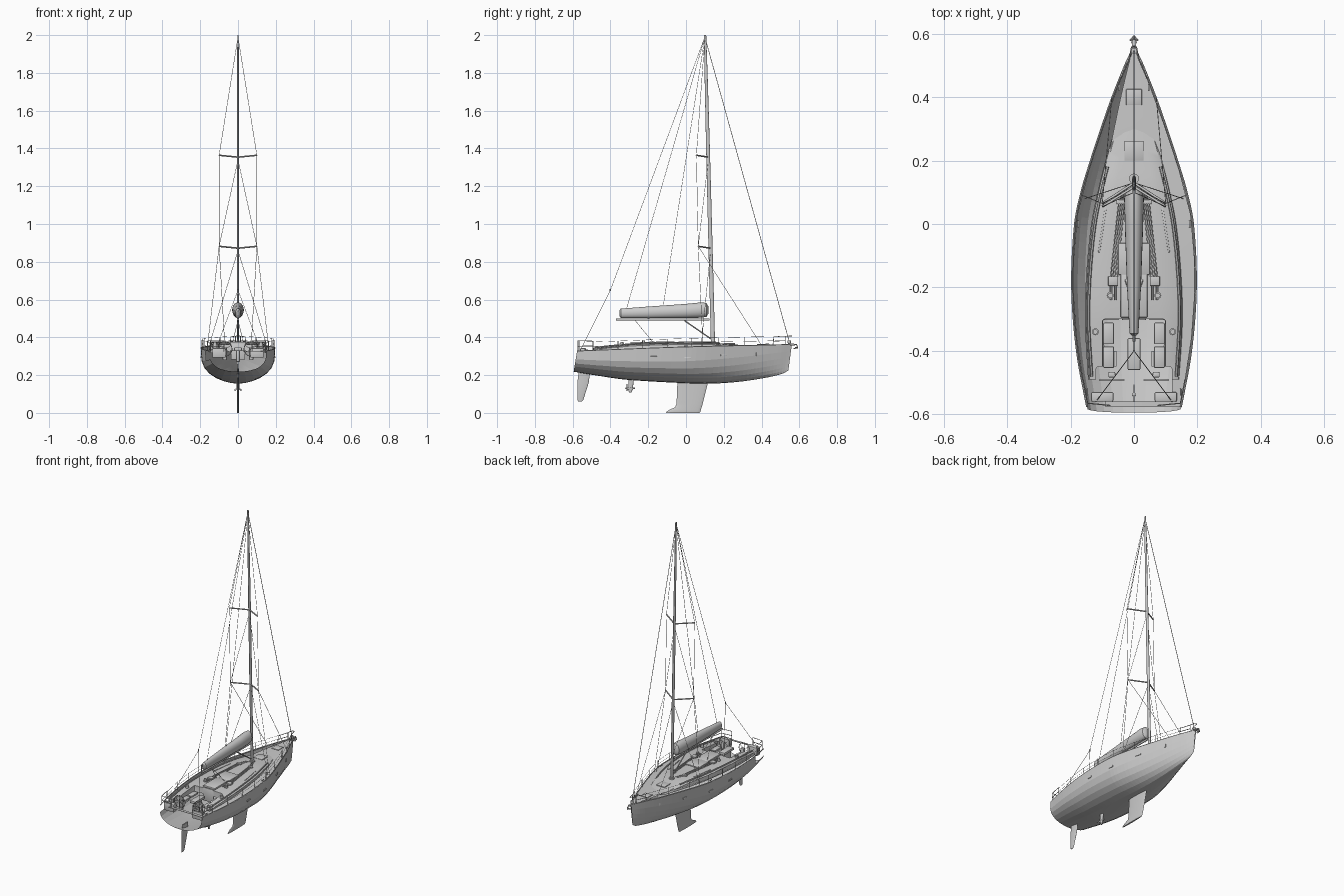
import bpy, bmesh, math
from math import sin, cos, pi

if "Cube" in bpy.data.objects:
    bpy.data.objects.remove(bpy.data.objects["Cube"])

# ---------- helpers ----------
def smooth_table(tab):
    """Hermite curve through (key, value) pairs with ascending keys."""
    def slope(i):
        a, b = tab[max(i - 1, 0)], tab[min(i + 1, len(tab) - 1)]
        return (b[1] - a[1]) / (b[0] - a[0])
    def f(y):
        y = min(max(y, tab[0][0]), tab[-1][0])
        i = next(k for k in range(len(tab) - 1) if y <= tab[k + 1][0])
        h = tab[i + 1][0] - tab[i][0]
        t = (y - tab[i][0]) / h
        return ((2*t**3 - 3*t*t + 1) * tab[i][1] + (t**3 - 2*t*t + t) * h * slope(i)
                + (3*t*t - 2*t**3) * tab[i + 1][1] + (t**3 - t*t) * h * slope(i + 1))
    return f

def finish(ob, angle=35):
    bpy.ops.object.select_all(action='DESELECT')
    ob.select_set(True)
    bpy.context.view_layer.objects.active = ob
    if angle:
        bpy.ops.object.shade_smooth_by_angle(angle=math.radians(angle))
    return ob

def loft(name, rings):
    bm = bmesh.new()
    vs = [[bm.verts.new(p) for p in r] for r in rings]
    n = len(vs[0])
    for a, b in zip(vs, vs[1:]):
        for i in range(n):
            bm.faces.new((a[i], a[(i + 1) % n], b[(i + 1) % n], b[i]))
    bm.faces.new(vs[0])
    bm.faces.new(vs[-1])
    bmesh.ops.recalc_face_normals(bm, faces=bm.faces)
    me = bpy.data.meshes.new(name)
    bm.to_mesh(me)
    bm.free()
    ob = bpy.data.objects.new(name, me)
    bpy.context.collection.objects.link(ob)
    return finish(ob)

def foil(name, secs, n=20):
    """Stack of horizontal ellipses: (z, y_min, y_max, half_thickness)."""
    return loft(name, [[(t * cos(2*pi*i/n), (a + b)/2 + (b - a)/2 * sin(2*pi*i/n), z)
                        for i in range(n)] for z, a, b, t in secs])

def log(name, secs, n=20):
    """Row of upright ellipses along y: (y, z_min, z_max, half_width)."""
    return loft(name, [[(t * cos(2*pi*i/n), y, (a + b)/2 + (b - a)/2 * sin(2*pi*i/n))
                        for i in range(n)] for y, a, b, t in secs])

def tube(name, paths, r=0.0012, res=1):
    cu = bpy.data.curves.new(name, 'CURVE')
    cu.dimensions = '3D'
    cu.bevel_depth, cu.bevel_resolution, cu.use_fill_caps = r, res, True
    for path in paths:
        sp = cu.splines.new('POLY')
        sp.points.add(len(path) - 1)
        for pt, p in zip(sp.points, path):
            pt.co = (*p, 1)
    ob = bpy.data.objects.new(name, cu)
    bpy.context.collection.objects.link(ob)
    finish(ob, 0)
    bpy.ops.object.convert(target='MESH')
    return finish(bpy.context.object, 50)

def both(*paths):
    return [[(s * x, y, z) for x, y, z in p] for p in paths for s in (1, -1)]

def box(name, loc, size, bevel=0.0, rot=(0, 0, 0)):
    bpy.ops.mesh.primitive_cube_add(size=1, location=loc, rotation=rot)
    ob = bpy.context.object
    ob.name, ob.scale = name, size
    bpy.ops.object.transform_apply(location=False, rotation=False, scale=True)
    if bevel:
        m = ob.modifiers.new('bevel', 'BEVEL')
        m.width, m.segments = bevel, 2
        bpy.ops.object.modifier_apply(modifier='bevel')
    return finish(ob)

def drum(name, loc, r, h):
    bpy.ops.mesh.primitive_cylinder_add(vertices=16, radius=r, depth=h, location=loc)
    bpy.context.object.name = name
    return finish(bpy.context.object)

def cut(targets, loc, size, bevel):
    c = box('cutter', loc, size, bevel)
    c.hide_render = True
    for ob in targets:
        finish(ob, 0)
        m = ob.modifiers.new('cut', 'BOOLEAN')
        m.operation, m.object, m.solver = 'DIFFERENCE', c, 'EXACT'
        bpy.ops.object.modifier_apply(modifier='cut')
    bpy.data.objects.remove(c)

# ---------- hull ----------
beam = smooth_table([(-.577, .15), (-.4, .182), (-.2, .197), (0, .188), (.1, .168), (.2, .138),
                     (.3, .105), (.4, .07), (.5, .03), (.545, .009), (.56, .002)])
keel_z = smooth_table([(-.577, .218), (-.45, .197), (-.3, .176), (0, .158), (.15, .155), (.3, .165),
                       (.45, .188), (.53, .208), (.56, .225)])
sheer = smooth_table([(-.577, .325), (0, .347), (.56, .36)])

def hull_ring(y, n=14):
    b, zk, zs = beam(y), keel_z(y), sheer(y)
    m = 3.2 if y < 0 else 3.2 - 1.2 * y / .56
    pts = []
    for i in range(2 * n + 1):
        a = pi * i / (2 * n)
        a *= 2
        d = abs(sin(a)) ** (2 / m) if 0 < i < 2 * n else 0
        pts.append((b * cos(a), y - .018 * d, zs - (zs - zk) * d))
    for u in (-.6, 0, .6):
        pts.append((b * u, y, zs + .004 * (1 - u * u) * min(1, b / .1)))
    return pts

N = 48
ys = [-.577 + 1.137 * (1 - (1 - i / N) ** 1.25) for i in range(N + 1)]
hull = loft('hull', [hull_ring(y) for y in ys])

# ---------- coachroof with cockpit coamings ----------
roof_w = smooth_table([(-.49, .145), (-.3, .155), (-.15, .15), (0, .135), (.1, .115), (.2, .09),
                       (.29, .062), (.315, .045), (.328, .025)])
roof_z = smooth_table([(-.49, .342), (-.4, .352), (-.25, .364), (.1, .371), (.2, .365), (.328, .354)])

def roof_ring(y):
    w, t, z0 = roof_w(y), roof_z(y), sheer(y) - .012
    half = [(w, z0), (w * .97, t - .008), (w * .9, t - .003), (w * .5, t)]
    return [(x, y, z) for x, z in half] + [(0, y, t + .002)] + [(-x, y, z) for x, z in half[::-1]]

roof = loft('coachroof', [roof_ring(-.49 + .818 * (1 - (1 - i / 36) ** 1.4)) for i in range(37)])

# cockpit recess: benches, foot well, helm area
cut([hull, roof], (0, -.385, .37), (.2, .17, .1), .008)
cut([hull, roof], (0, -.39, .355), (.11, .18, .16), .008)
cut([hull, roof], (0, -.505, .36), (.24, .11, .15), .008)
finish(hull)
finish(roof)

# toe rail and roof grab rails
tube('toe_rail', both([(beam(y) - .002, y, sheer(y) + .002) for y in ys]), .003)
gy = [-.48 + .66 * i / 24 for i in range(25)]
tube('roof_rail', both([(roof_w(y) - .012, y, roof_z(y) + .003) for y in gy]), .0045)

# hull windows
for s in (-1, 1):
    for y, z, ln, ht in ((-.17, .295, .035, .01), (.01, .29, .035, .01), (.2, .305, .035, .01),
                         (.375, .31, .008, .02)):
        d = (sheer(y) - z) / (sheer(y) - keel_z(y))
        x = beam(y) * math.sqrt(1 - d ** (3.2 if y < 0 else 3.2 - 1.2 * y / .56))
        ang = math.atan2(beam(y + .01) - beam(y - .01), .02)
        box('hull_window', (s * x, y, z), (.004, ln, ht), .001, (0, 0, -s * ang))

# ---------- underwater parts ----------
foil('keel', [(0, -.105, .07, .005), (.006, -.103, .076, .006), (.016, -.09, .079, .006),
              (.03, -.057, .083, .006), (.05, -.05, .089, .006), (.175, -.045, .12, .007)])
foil('rudder', [(.06, -.57, -.552, .002), (.068, -.574, -.544, .003), (.16, -.575, -.515, .004),
                (.235, -.566, -.505, .004)])
foil('saildrive_leg', [(.108, -.302, -.29, .003), (.125, -.305, -.282, .005), (.185, -.305, -.275, .005)])
log('propeller_hub', [(-.322, .128, .132, .002), (-.31, .123, .137, .007), (-.27, .126, .134, .004)], 12)
for k in range(3):
    a = pi / 2 + k * 2 * pi / 3
    box('propeller_blade', (.013 * cos(a), -.312, .13 + .013 * sin(a)), (.018, .002, .008), 0, (.4, -a, 0))

# ---------- mast, boom, spreaders ----------
def mast_y(z):
    return .143 - .042 * (z - .36) / 1.64
foil('mast', [(z, mast_y(z) - r, mast_y(z) + r, r * .6) for z, r in
              ((.36, .011), (.8, .011), (1.4, .010), (1.8, .008), (2.0, .006))], 16)
drum('mast_foot', (0, .143, .374), .016, .008)
log('boom', [(-.37, .489, .5, .005), (.0, .488, .501, .006), (.125, .488, .501, .006)], 12)
log('sail_bag', [(-.352, .512, .542, .006), (-.345, .502, .552, .014), (-.2, .501, .563, .022),
                 (0, .502, .577, .029), (.08, .504, .585, .031), (.108, .508, .582, .026),
                 (.118, .525, .565, .01)])
tips = {'lower': (.1, .065, .882), 'upper': (.1, .055, 1.364)}
for key, (x, y, z) in tips.items():
    tube(key + '_spreader', both([(0, mast_y(z), z - .01), (x, y, z)]), .004, 2)
tube('boom_vang', [[(0, -.01, .49), (0, .135, .39)]], .004)

# ---------- standing and running rigging ----------
top, lo, up = (0, .1, 1.99), tips['lower'], tips['upper']
chain = (.162, .09, .35)
split = (0, -.4, .65)
tube('shrouds', both([top, up, lo, chain], [(0, mast_y(1.34), 1.34), lo],
                     [(0, mast_y(.86), .86), (.155, .08, .35)], [lo, (.07, .4, .358)]))
tube('forestay', [[top, (0, .55, .365)]], .0018)
tube('backstay', [[top, split]] + both([split, (.12, -.56, .33)]))
tube('topping_lines', [[top, (0, -.315, .55)], [top, (0, -.12, .57)]])
tube('mainsheet', both([(0, -.27, .49), (.03, -.17, .368)]))
drum('backstay_block', split, .004, .012)

# ---------- rails and lifelines ----------
def edge(y, h):
    return (max(beam(y) - .006, 0), y, sheer(y) + h)
tube('pulpit', both([edge(.46, 0), edge(.465, .045), edge(.52, .047), (.008, .558, .407), (0, .56, .407)],
                    [edge(.525, 0), edge(.525, .046)], [edge(.465, .022), edge(.525, .023)]), .002)
tube('pushpit', both([edge(-.49, 0), edge(-.49, .052), edge(-.565, .056), (.075, -.572, .381), (.075, -.572, .325)],
                     [edge(-.565, 0), edge(-.565, .055)],
                     [edge(-.49, .026), edge(-.565, .028), (.075, -.572, .353)]), .002)
posts = [-.36, -.23, -.1, .03, .17, .31]
tube('stanchions', both(*[[edge(y, -.002), edge(y, .048)] for y in posts]), .0018)
line = [-.49] + posts + [.465]
tube('lifelines', both([edge(y, .047) for y in line], [edge(y, .024) for y in line]), .0008)

# ---------- deck gear ----------
box('sliding_hatch', (0, -.225, .37), (.085, .14, .012), .004)
box('companionway_door', (0, -.3, .325), (.075, .006, .085), .002)
box('hatch_garage', (0, -.11, .373), (.1, .1, .008), .003)
box('forward_hatch', (0, .23, .366), (.06, .06, .006), .002)
box('foredeck_hatch', (0, .4, .361), (.05, .05, .005), .002)
tube('halyards', both(*[[(.012 + .004*k, .12, .376), (.03 + .006*k, .07, .376), (.055 + .007*k, -.19, .37),
                         (.055 + .007*k, -.24, .37)] for k in range(4)]), .0016)
for s in (-1, 1):
    box('rope_clutch', (s * .066, -.18, .371), (.032, .03, .012), .003)
    box('rope_organiser', (s * .04, .07, .375), (.03, .014, .008), .002)
    box('jib_track', (s * .1, -.02, .368), (.006, .14, .006), .001, (0, 0, s * .15))
    for x, y in ((.075, -.225), (.122, -.34)):
        drum('winch_base', (s * x, y, roof_z(y) + .003), .011, .012)
        drum('winch_top', (s * x, y, roof_z(y) + .012), .008, .01)
    for y in (-.345, -.42):
        box('bench_cushion', (s * .08, y, .325), (.034, .068, .012), .004)
    # helm station
    box('helm_pedestal', (s * .07, -.475, .315), (.022, .018, .07), .004)
    box('helm_seat', (s * .1, -.545, .318), (.07, .03, .05), .004)
    bpy.ops.mesh.primitive_torus_add(location=(s * .07, -.492, .338), rotation=(pi / 2, 0, 0),
                                     major_radius=.038, minor_radius=.0022,
                                     major_segments=32, minor_segments=6)
    bpy.context.object.name = 'steering_wheel'
    finish(bpy.context.object)
    tube('wheel_spokes', [[(s * .07, -.492, .338), (s * .07 + .038 * cos(a), -.492, .338 + .038 * sin(a))]
                          for a in (i * pi / 3 + pi / 6 for i in range(6))], .0012)
    # mooring cleats
    for y in (-.53, 0, .43):
        box('cleat', (s * (beam(y) - .012), y, sheer(y) + .006), (.005, .022, .006), .002)

# cockpit table
box('table_leg', (0, -.41, .3), (.02, .07, .06), .003)
box('table_top', (0, -.41, .338), (.04, .1, .016), .003)

# bow roller and anchor
box('bow_roller', (0, .56, .362), (.014, .04, .008), .002)
tube('anchor_shank', [[(0, .54, .368), (0, .585, .362), (0, .592, .345)]], .003)
tube('anchor_fluke', both([(0, .592, .345), (.012, .578, .347)], [(0, .592, .345), (.006, .57, .34)]), .003)
drum('furler_drum', (0, .546, .376), .009, .014)
